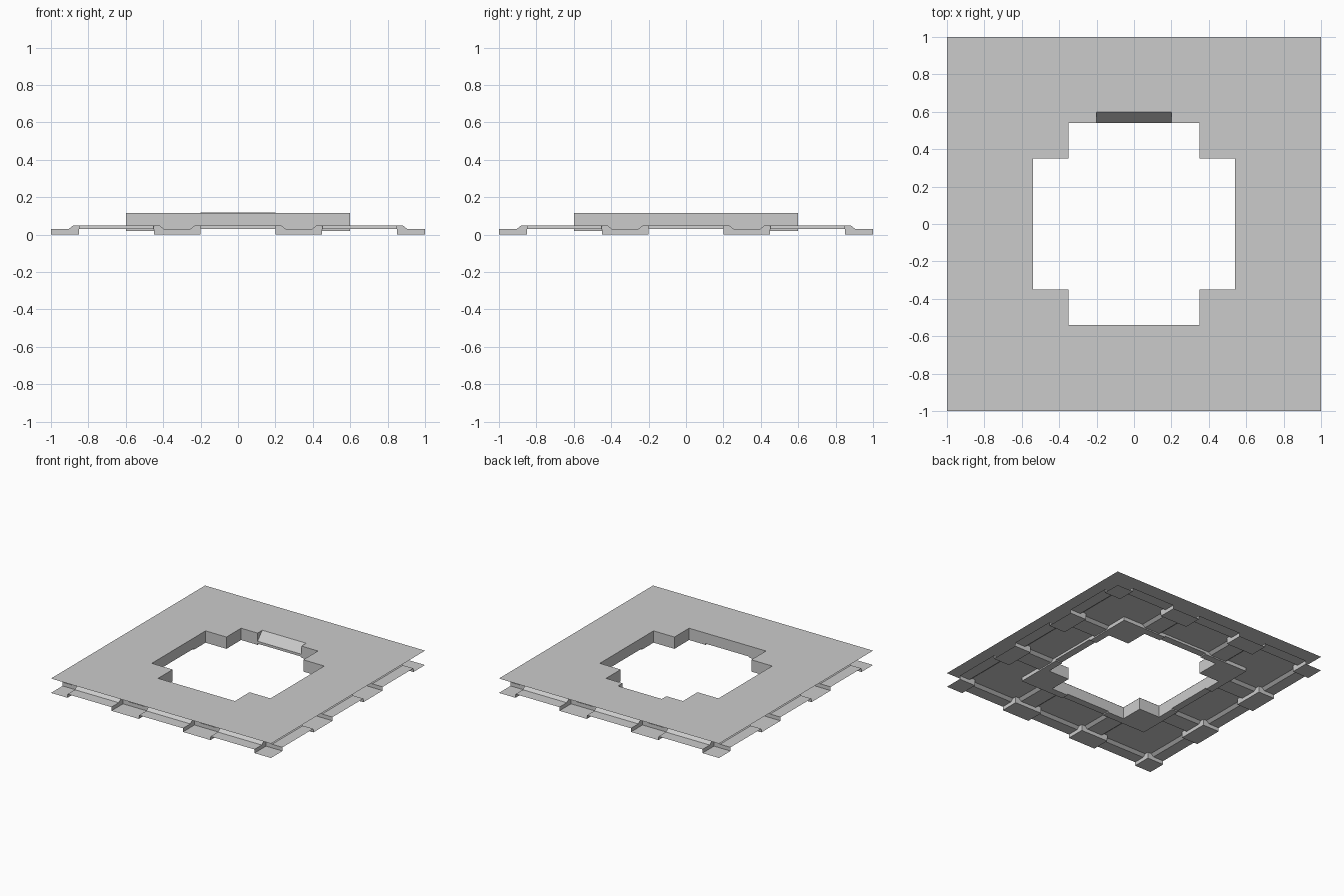
import bpy, bmesh

cube = bpy.data.objects.get("Cube")
if cube:
    bpy.data.objects.remove(cube)

TOP, RIB, CEILING = 0.118, 0.03, 0.05
HOLE, NOTCH, FRAME, SIDE = 0.54, 0.35, 0.6, 0.2

grey = bpy.data.materials.new("light grey")
grey.use_nodes = True
grey.diffuse_color = (0.6, 0.6, 0.6, 1)
grey.node_tree.nodes["Principled BSDF"].inputs["Base Color"].default_value = (0.6, 0.6, 0.6, 1)


def finish(name, bm, fix_normals=True):
    if fix_normals:
        bmesh.ops.recalc_face_normals(bm, faces=bm.faces)
    mesh = bpy.data.meshes.new(name)
    bm.to_mesh(mesh)
    bm.free()
    mesh.materials.append(grey)
    obj = bpy.data.objects.new(name, mesh)
    bpy.context.collection.objects.link(obj)
    return obj


def height_grid(name, stops, height, keep, up):
    """Open sheet over a square grid, with a height for each grid point."""
    bm = bmesh.new()
    grid = [[bm.verts.new((x, y, height(x, y))) for y in stops] for x in stops]
    for i in range(len(stops) - 1):
        for j in range(len(stops) - 1):
            x, y = (stops[i] + stops[i + 1]) / 2, (stops[j] + stops[j + 1]) / 2
            if keep(x, y):
                loop = [grid[i][j], grid[i + 1][j], grid[i + 1][j + 1], grid[i][j + 1]]
                bm.faces.new(loop if up else loop[::-1])
    loose = [v for v in bm.verts if not v.link_faces]
    bmesh.ops.delete(bm, geom=loose, context='VERTS')
    return finish(name, bm, False)


def prism(name, outline, low, high):
    bm = bmesh.new()
    face = bm.faces.new([bm.verts.new((x, y, low)) for x, y in outline])
    made = bmesh.ops.extrude_face_region(bm, geom=[face])["geom"]
    for v in made:
        if isinstance(v, bmesh.types.BMVert):
            v.co.z = high
    return finish(name, bm)


# Floor sheet with a stepped opening and a slot at the back for the ramp
def on_floor(x, y):
    ax, ay = abs(x), abs(y)
    in_hole = (ax < NOTCH and ay < HOLE) or (ax < HOLE and ay < NOTCH)
    in_slot = ax < SIDE and HOLE < y < FRAME
    return not (in_hole or in_slot)


half = [SIDE, NOTCH, HOLE, FRAME, 1]
floor_stops = [-s for s in reversed(half)] + half
height_grid("floor_sheet", floor_stops, lambda x, y: TOP, on_floor, True)

# Coffered ceiling shell: crossing ribs with square feet where they meet
BEAMS = [-0.975, -0.325, 0.325, 0.975]


def offset(v):
    return min(abs(v - b) for b in BEAMS)


def ceiling_height(x, y):
    dx, dy = offset(x), offset(y)
    if max(dx, dy) < 0.1252:
        return 0
    return RIB if min(dx, dy) < 0.08 else CEILING


steps = [0.07, 0.095, 0.125, 0.1255]
stops = {-1, 1, -FRAME, FRAME}
stops |= {round(b + s * d, 4) for b in BEAMS for d in steps for s in (-1, 1)}
stops = sorted(s for s in stops if abs(s) <= 1)
height_grid("coffered_ceiling", stops, ceiling_height,
            lambda x, y: max(abs(x), abs(y)) > FRAME, False)

# Corner blocks around the opening
corner = [(SIDE, HOLE), (NOTCH, HOLE), (NOTCH, NOTCH), (HOLE, NOTCH),
          (HOLE, SIDE), (FRAME, SIDE), (FRAME, FRAME), (SIDE, FRAME)]
for side, sx in (("left", 1), ("right", -1)):
    for end, sy in (("back", 1), ("front", -1)):
        prism(f"{end}_{side}_corner_block", [(x * sx, y * sy) for x, y in corner],
              0.02, TOP - 0.001)

# Straight curbs on three sides
bar = [(-SIDE, -FRAME), (SIDE, -FRAME), (SIDE, -HOLE), (-SIDE, -HOLE)]
prism("front_curb", bar, RIB, TOP - 0.001)
for side, s in (("left", -1), ("right", 1)):
    prism(f"{side}_curb", [(y * s, x) for x, y in bar], RIB, TOP - 0.001)

# Sloping ramp in the back slot
ramp = prism("back_ramp", [(x, -y) for x, y in bar], RIB, TOP)
for v in ramp.data.vertices:
    if v.co.z > CEILING and v.co.y < HOLE + 0.01:
        v.co.z = CEILING
